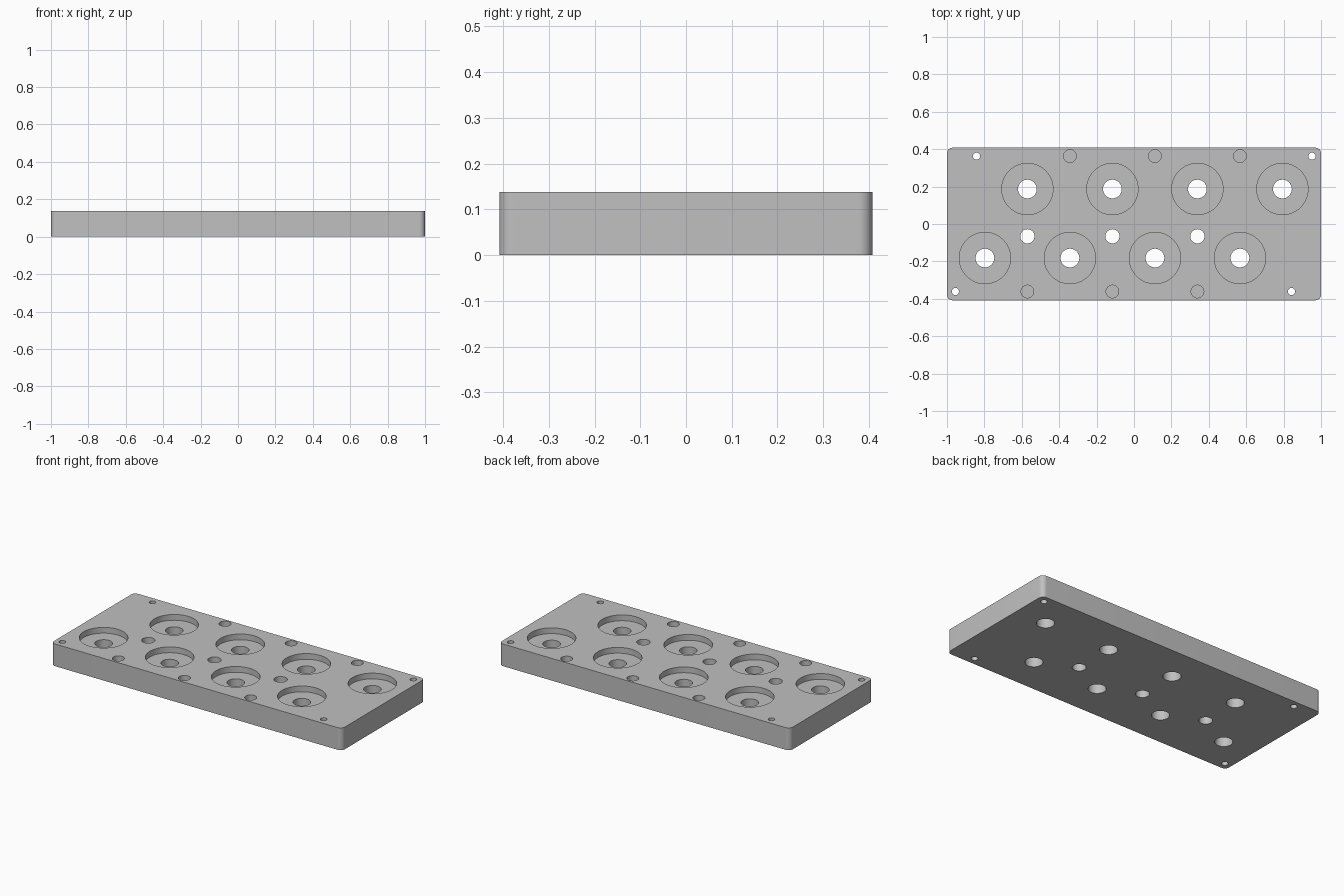
import bpy, bmesh, math

if "Cube" in bpy.data.objects:
    bpy.data.objects.remove(bpy.data.objects["Cube"])

HX, HY, H, R = 1.0, 0.408, 0.138, 0.03   # half sizes, thickness, corner radius
SEG = 64
BORE_FLOOR = H - 0.036                   # floor of the wide recesses
BLIND_FLOOR = 0.05                       # floor of the blind edge holes
LOW, HIGH = -0.05, H + 0.05

# Flat grey finish
grey = bpy.data.materials.new("matte grey")
grey.diffuse_color = (0.53, 0.53, 0.53, 1)
grey.use_nodes = True
grey.node_tree.nodes["Principled BSDF"].inputs["Base Color"].default_value = grey.diffuse_color


def make_object(name, bm):
    bmesh.ops.recalc_face_normals(bm, faces=bm.faces)
    mesh = bpy.data.meshes.new(name)
    bm.to_mesh(mesh)
    bm.free()
    ob = bpy.data.objects.new(name, mesh)
    bpy.context.collection.objects.link(ob)
    return ob


def extrude_outline(bm, pts, z0, z1):
    face = bm.faces.new([bm.verts.new((x, y, z0)) for x, y in pts])
    geom = bmesh.ops.extrude_face_region(bm, geom=[face])["geom"]
    top = [v for v in geom if isinstance(v, bmesh.types.BMVert)]
    bmesh.ops.translate(bm, verts=top, vec=(0, 0, z1 - z0))


def drill(bm, x, y, steps):
    """Closed turned solid; steps are (radius, z) from bottom to top."""
    rings = [[bm.verts.new((x + r * math.cos(2 * math.pi * i / SEG),
                            y + r * math.sin(2 * math.pi * i / SEG), z))
              for i in range(SEG)] for r, z in steps]
    bm.faces.new(rings[0][::-1])
    bm.faces.new(rings[-1])
    for a, b in zip(rings, rings[1:]):
        for i in range(SEG):
            j = (i + 1) % SEG
            bm.faces.new((a[i], a[j], b[j], b[i]))


# Rounded rectangular plate
outline = []
for k, (sx, sy) in enumerate([(1, 1), (-1, 1), (-1, -1), (1, -1)]):
    for i in range(13):
        a = math.pi / 2 * (k + i / 12)
        outline.append((sx * (HX - R) + R * math.cos(a),
                        sy * (HY - R) + R * math.sin(a)))
bm = bmesh.new()
extrude_outline(bm, outline, 0, H)
plate = make_object("drilled_plate", bm)
plate.data.materials.append(grey)

bm = bmesh.new()
PITCH = 0.4545
# Wide recesses with a through hole, two staggered rows
for x0, y in ((-0.57, 0.187), (-0.797, -0.182)):
    for i in range(4):
        drill(bm, x0 + i * PITCH, y, [(0.05, LOW), (0.05, BORE_FLOOR),
                                      (0.137, BORE_FLOOR), (0.137, HIGH)])
for i in range(3):
    x = -0.57 + i * PITCH
    # Middle through holes
    drill(bm, x, -0.066, [(0.038, LOW), (0.038, HIGH)])
    # Blind holes along both long edges
    drill(bm, x, -0.361, [(0.034, BLIND_FLOOR), (0.034, HIGH)])
    drill(bm, x + PITCH / 2, 0.363, [(0.034, BLIND_FLOOR), (0.034, HIGH)])
# Corner screw holes
for x, y in ((-0.842, 0.363), (0.952, 0.363), (-0.955, -0.361), (0.842, -0.361)):
    drill(bm, x, y, [(0.019, LOW), (0.019, HIGH)])
cutter = make_object("hole_cutter", bm)
cutter.data.materials.append(grey)
cutter.hide_render = True

# Cut the holes, then smooth the round walls
mod = plate.modifiers.new("holes", 'BOOLEAN')
mod.operation = 'DIFFERENCE'
mod.solver = 'EXACT'
mod.object = cutter
bpy.context.view_layer.objects.active = plate
plate.select_set(True)
bpy.ops.object.modifier_apply(modifier=mod.name)
bpy.data.objects.remove(cutter)
bpy.ops.object.shade_smooth_by_angle(angle=math.radians(30))
